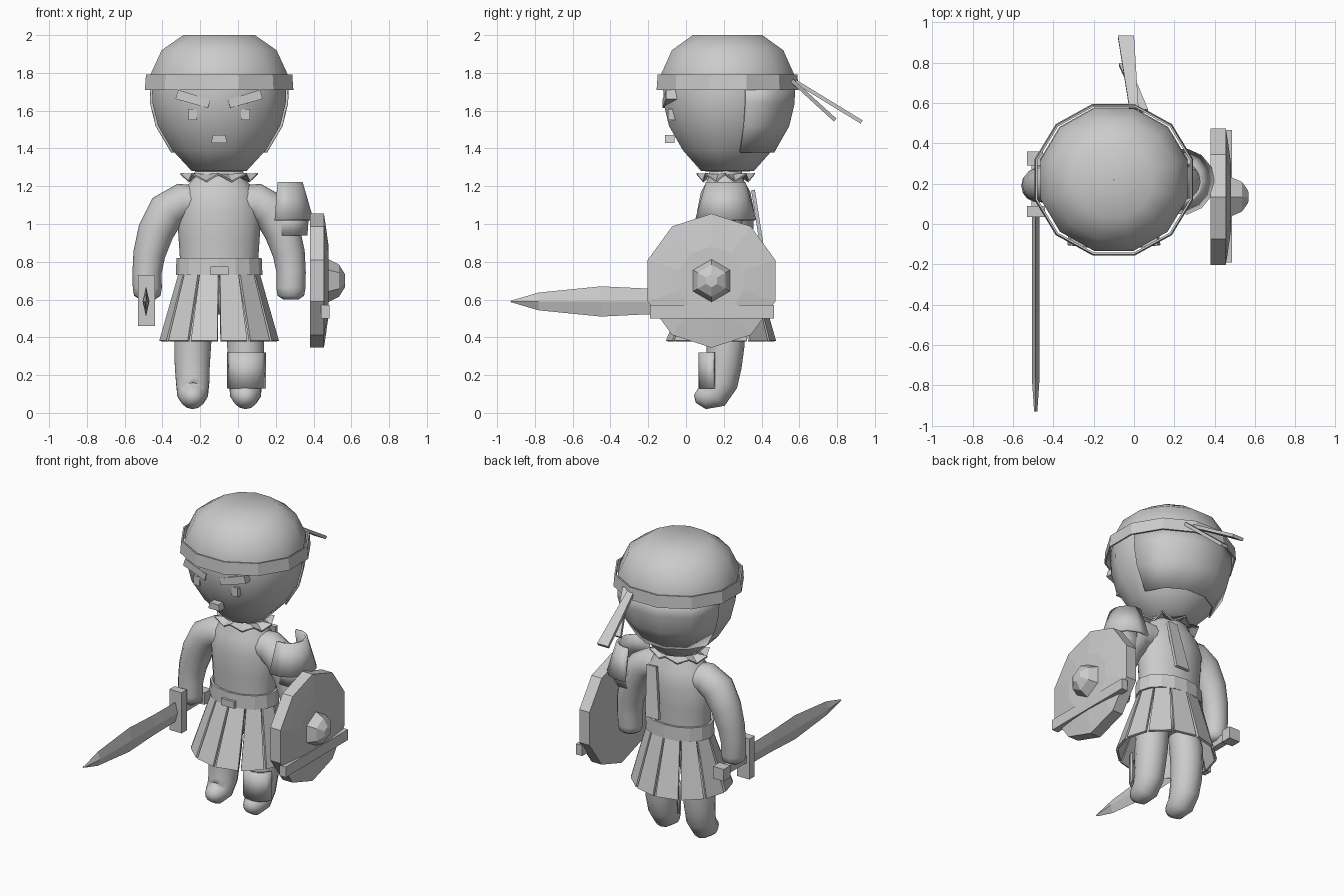
import bpy, bmesh, math
from mathutils import Vector, Matrix

cube = bpy.data.objects.get("Cube")
if cube:
    bpy.data.objects.remove(cube)

# Single plain material
grey = bpy.data.materials.new("plain grey")
grey.use_nodes = True
grey.diffuse_color = (0.6, 0.6, 0.6, 1)
grey.node_tree.nodes["Principled BSDF"].inputs["Base Color"].default_value = (0.6, 0.6, 0.6, 1)

CX = -0.10                      # the figure's own centre line


def make(name, verts, faces, smooth=0, solid=0):
    """Mesh object from points and faces; smooth is an angle in degrees."""
    bm = bmesh.new()
    vs = [bm.verts.new(v) for v in verts]
    for f in faces:
        bm.faces.new([vs[i] for i in f])
    bmesh.ops.remove_doubles(bm, verts=bm.verts, dist=1e-5)
    bmesh.ops.recalc_face_normals(bm, faces=bm.faces)
    me = bpy.data.meshes.new(name)
    bm.to_mesh(me)
    bm.free()
    me.materials.append(grey)
    ob = bpy.data.objects.new(name, me)
    bpy.context.collection.objects.link(ob)
    if smooth:
        bpy.ops.object.select_all(action='DESELECT')
        ob.select_set(True)
        bpy.context.view_layer.objects.active = ob
        bpy.ops.object.shade_smooth_by_angle(angle=math.radians(smooth))
    if solid:
        mod = ob.modifiers.new("thickness", 'SOLIDIFY')
        mod.thickness = solid
        mod.offset = 0
    return ob


def bridge(rings, n, closed):
    m = n if closed else n - 1
    return [(r * n + i, r * n + (i + 1) % n, (r + 1) * n + (i + 1) % n, (r + 1) * n + i)
            for r in range(rings - 1) for i in range(m)]


def lathe(name, prof, n, at=(CX, 0.22, 0), sx=1, sy=1, start=0, span=360,
          turn=Matrix(), smooth=0, solid=0, caps=False):
    """Revolve (radius, height) points; an arc when span is below 360."""
    closed = span == 360
    cnt = n if closed else n + 1
    verts = []
    for r, h in prof:
        r = max(r, 0.001)
        for i in range(cnt):
            a = math.radians(start + span * i / n)
            verts.append(turn @ Vector((r * sx * math.cos(a), r * sy * math.sin(a), h)) + Vector(at))
    faces = bridge(len(prof), cnt, closed)
    if caps:
        faces += [tuple(range(cnt)), tuple(range((len(prof) - 1) * cnt, len(prof) * cnt))]
    return make(name, verts, faces, smooth, solid)


def tube(name, path, ref, n=14):
    """Rounded limb through (x, y, z, radius) points."""
    pts = [Vector(p[:3]) for p in path]
    verts = []
    for i, p in enumerate(pts):
        t = (pts[min(i + 1, len(pts) - 1)] - pts[max(i - 1, 0)]).normalized()
        u = Vector(ref).cross(t).normalized()
        v = t.cross(u)
        for k in range(n):
            a = math.tau * k / n
            verts.append(p + path[i][3] * (math.cos(a) * u + math.sin(a) * v))
    last = (len(pts) - 1) * n
    faces = bridge(len(pts), n, True) + [tuple(range(n)), tuple(range(last, last + n))]
    return make(name, verts, faces, 80)


def slab(name, p0, p1, w0, w1, thick, side=(1, 0, 0)):
    """Tapered bar between two points."""
    p0, p1 = Vector(p0), Vector(p1)
    s = Vector(side).normalized()
    up = s.cross(p1 - p0).normalized() * thick / 2
    verts = [p + s * w * e / 2 + up * g for p, w in ((p0, w0), (p1, w1))
             for e, g in ((-1, -1), (1, -1), (1, 1), (-1, 1))]
    return make(name, verts, bridge(2, 4, True) + [(0, 1, 2, 3), (4, 5, 6, 7)])


def box(name, x, y, z):
    """Box from (min, max) ranges."""
    return slab(name, ((x[0] + x[1]) / 2, y[0], (z[0] + z[1]) / 2),
                ((x[0] + x[1]) / 2, y[1], (z[0] + z[1]) / 2), x[1] - x[0], x[1] - x[0], z[1] - z[0])


# Head, hair and headband
lathe("head", [(0, 1.275), (.15, 1.28), (.255, 1.39), (.335, 1.52), (.365, 1.64), (.37, 1.79),
               (.31, 1.92), (.195, 1.995), (0, 1.997)], 12, sy=.96, start=15, smooth=80)
lathe("hair_back", [(.26, 1.38), (.345, 1.52), (.375, 1.64), (.377, 1.74)], 5,
      sy=.97, start=15, span=150, smooth=80, solid=.008)
lathe("hair_cap", [(.377, 1.74), (.377, 1.79), (.315, 1.92), (.196, 2.0), (0, 2.0)], 12,
      sy=.97, start=15, smooth=80)
lathe("headband", [(.402, 1.71), (.396, 1.79)], 12, sy=.955, start=15, solid=.01)
slab("band_tail_long", (0, .57, 1.76), (-.04, .93, 1.54), .045, .08, .02)
slab("band_tail_short", (.05, .56, 1.76), (-.05, .79, 1.55), .04, .05, .02)

# Face
for side, s in (("right", -1), ("left", 1)):
    ex = CX + s * .14
    box(side + "_eye", (ex - .023, ex + .023), (-.095, -.04), (1.55, 1.61))
    slab(side + "_brow", (CX + s * .05, -.09, 1.635), (CX + s * .22, -.07, 1.685),
         .045, .05, .07, side=(-.3 * s, 0, 1))
slab("mouth", (CX, -.085, 1.43), (CX, -.085, 1.47), .085, .065, .05)

# Torso, neck and ragged collar
lathe("torso", [(.12, .52), (.2, .6), (.205, .78), (.215, .93), (.225, 1.07), (.195, 1.17),
                (.145, 1.23), (.12, 1.30)], 18, at=(CX, .21, 0), sy=.68, smooth=80, caps=True)
collar = []
for ring in range(2):
    for i in range(16):
        a = math.tau * i / 16
        r, z = (.13, 1.26) if ring == 0 else ((.205, 1.265) if i % 2 == 0 else (.175, 1.225))
        collar.append((CX + r * math.cos(a), .21 + .75 * r * math.sin(a), z))
make("collar", collar, bridge(2, 16, True), solid=.01)

# Limbs, the same on both sides
for side, s in (("right", -1), ("left", 1)):
    arm = [(.08, .21, 1.11, .09), (.2, .205, 1.115, .1), (.275, .2, 1.07, .103), (.335, .2, .96, .096),
           (.37, .195, .84, .085), (.382, .19, .74, .077), (.38, .185, .66, .077), (.38, .185, .62, .07),
           (.38, .185, .6, .04)]
    tube(side + "_arm", [(CX + s * x, y, z, r) for x, y, z, r in arm], (0, 1, 0))
    leg = [(.1, .21, .62, .09), (.135, .21, .45, .102), (.14, .21, .36, .1), (.142, .2, .25, .095),
           (.14, .185, .16, .09), (.14, .15, .1, .083), (.14, .105, .09, .07), (.14, .07, .1, .05),
           (.14, .052, .11, .02)]
    tube(side + "_leg", [(CX + s * x, y, z, r) for x, y, z, r in leg], (1, 0, 0))

# Belt and strip skirt
lathe("belt", [(.222, .73), (.218, .82)], 16, at=(CX, .21, 0), sy=.72, solid=.015)
box("buckle", (-.145, -.05), (.03, .06), (.73, .775))
for k in range(12):
    a0 = math.radians(30 * k)
    strip = []
    for rx, ry, cy, z, a, b in ((.21, .16, .21, .73, 1, 29), (.31, .285, .185, .38, 1.5, 28.5)):
        for d in (a, b):
            t = a0 + math.radians(d)
            strip.append((CX + rx * math.cos(t), cy + ry * math.sin(t), z))
    make("skirt_strip", strip, [(0, 1, 3, 2)], solid=.015)

# Armour: shoulder guard, sleeve, shin guard, back plate
lathe("shoulder_guard", [(.1, 1.22), (.158, 1.02)], 8, at=(.235, .21, 0), start=-105, span=210,
      smooth=50, solid=.015)
lathe("left_sleeve", [(.1, 1.06), (.092, .94)], 10, at=(.265, .2, 0), sx=1.05, smooth=50, solid=.012)
lathe("shin_guard", [(.1, .32), (.1, .13)], 6, at=(.045, .175, 0), start=195, span=150,
      smooth=40, solid=.015)
slab("back_plate", (0, .355, 1.18), (-.04, .405, .86), .07, .1, .02)

# Shield on the left arm, facing outward
out = Matrix.Rotation(math.pi / 2, 3, 'Y')
centre = (0, .135, .70)
lathe("shield", [(0, .385), (.355, .38), (.355, .455), (.29, .465), (.18, .48), (0, .48)], 10,
      at=centre, turn=out)
lathe("shield_boss", [(.115, .475), (.085, .535), (.035, .566), (0, .567)], 6, at=centre, turn=out)
box("shield_bar", (.44, .485), (-.19, .465), (.5, .57))

# Sword in the right hand
half = [(.05, .065), (-.2, .068), (-.45, .08), (-.78, .047), (-.93, .003)]
blade = []
for y, h in half:
    w = .018 if y > -.9 else .008
    blade += [(-.487, y, .59 + h), (-.487 + w, y, .59), (-.487, y, .59 - h), (-.487 - w, y, .59)]
make("sword_blade", blade, bridge(len(half), 4, True) + [(0, 1, 2, 3), (16, 17, 18, 19)])
box("sword_guard", (-.53, -.44), (.035, .09), (.46, .73))
box("sword_grip", (-.508, -.466), (.08, .3), (.565, .615))
box("sword_pommel", (-.53, -.45), (.29, .36), (.55, .63))
